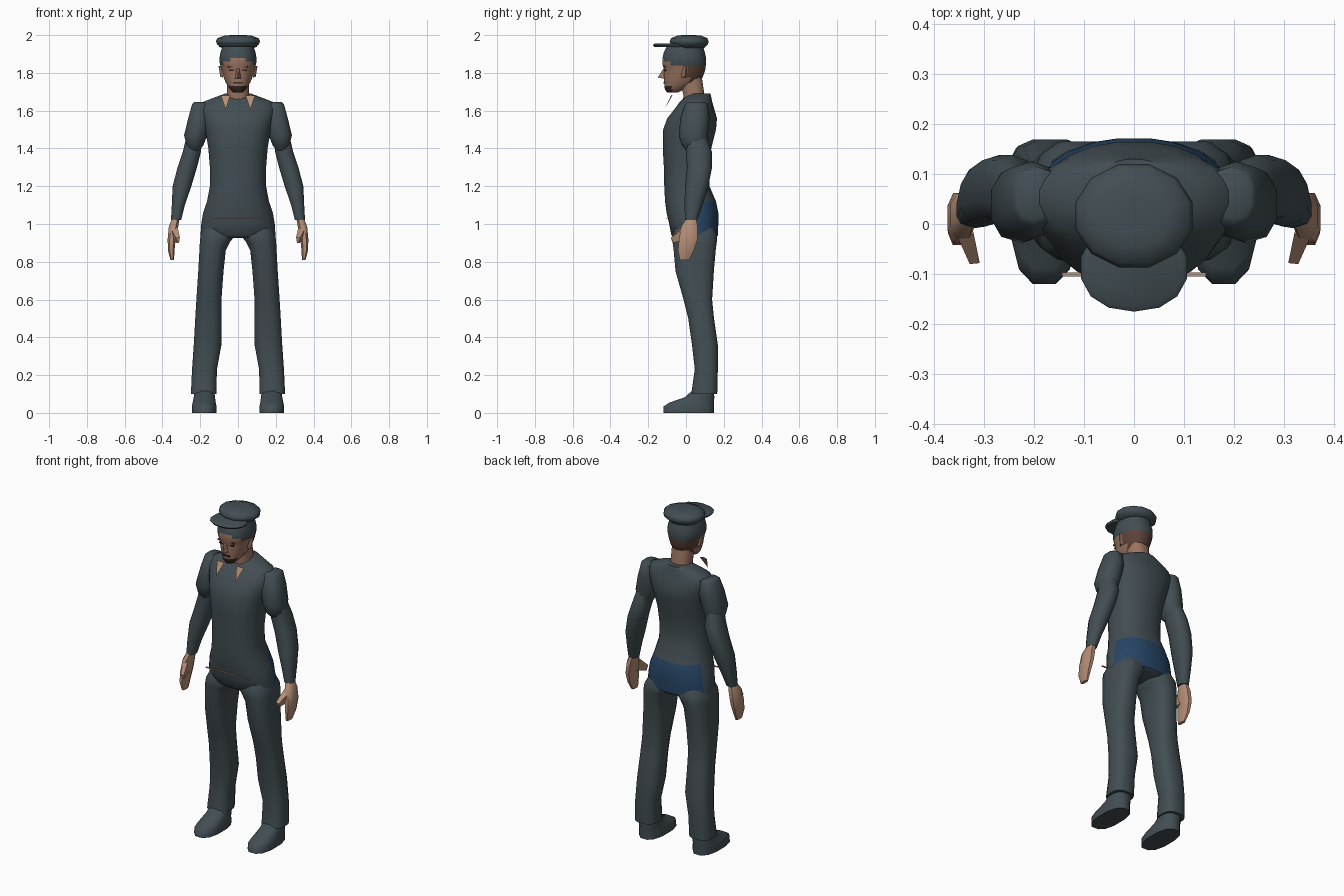
import bpy, bmesh, math


def material(name, rgb):
    m = bpy.data.materials.new(name)
    m.diffuse_color = (*rgb, 1)
    return m


SLATE = material("slate_cloth", (0.055, 0.076, 0.086))
SKIN = material("hand_skin", (0.46, 0.27, 0.18))
FACE = material("face_skin", (0.33, 0.18, 0.12))
HAIR = material("brown_hair", (0.11, 0.055, 0.042))
DARK = material("dark_beard", (0.035, 0.02, 0.017))
BLUE = material("blue_cloth", (0.02, 0.06, 0.13))


def finish(name, bm, mats, rule=None, angle=50):
    bmesh.ops.recalc_face_normals(bm, faces=bm.faces)
    if rule:
        for f in bm.faces:
            f.material_index = rule(f.calc_center_median())
    me = bpy.data.meshes.new(name)
    bm.to_mesh(me)
    bm.free()
    for m in mats:
        me.materials.append(m)
    ob = bpy.data.objects.new(name, me)
    bpy.context.collection.objects.link(ob)
    bpy.ops.object.select_all(action='DESELECT')
    ob.select_set(True)
    bpy.context.view_layer.objects.active = ob
    bpy.ops.object.shade_smooth_by_angle(angle=math.radians(angle))
    return ob


def loft(name, rings, mats, n=12, power=2.4, side=1, rule=None, angle=50):
    """Stack rounded sections given as (z, x0, x1, y0, y1)."""
    bm = bmesh.new()
    loops = []
    for z, x0, x1, y0, y1 in rings:
        loop = []
        for i in range(n):
            a = 2 * math.pi * (i + 0.5) / n
            c, s = math.cos(a), math.sin(a)
            x = (x0 + x1) / 2 + (x1 - x0) / 2 * math.copysign(abs(c) ** (2 / power), c)
            y = (y0 + y1) / 2 + (y1 - y0) / 2 * math.copysign(abs(s) ** (2 / power), s)
            loop.append(bm.verts.new((side * x, y, z)))
        loops.append(loop)
    for a, b in zip(loops, loops[1:]):
        for i in range(n):
            j = (i + 1) % n
            bm.faces.new((a[i], a[j], b[j], b[i]))
    bm.faces.new(loops[0])
    bm.faces.new(loops[-1])
    return finish(name, bm, mats, rule, angle)


def solid(name, points, mat, side=1):
    """Convex hull of a few points."""
    bm = bmesh.new()
    for x, y, z in points:
        bm.verts.new((side * x, y, z))
    bmesh.ops.convex_hull(bm, input=bm.verts)
    return finish(name, bm, [mat], angle=30)


def box(name, c, d, mat, side=1):
    pts = [(c[0] + i * d[0] / 2, c[1] + j * d[1] / 2, c[2] + k * d[2] / 2)
           for i in (-1, 1) for j in (-1, 1) for k in (-1, 1)]
    return solid(name, pts, mat, side)


def sym(rings):
    return [(z, -w, w, y0, y1) for z, w, y0, y1 in rings]


# Torso with blue seat
def seat_rule(c):
    limit = 0.06 if c.x > 0 else 0.09
    return int(0.94 < c.z < 1.12 and c.y > limit)


loft("torso", sym([
    (0.925, 0.15, -0.06, 0.15), (0.94, 0.2, -0.078, 0.17), (1.0, 0.196, -0.09, 0.172),
    (1.06, 0.186, -0.104, 0.172), (1.12, 0.165, -0.112, 0.16), (1.2, 0.15, -0.116, 0.125),
    (1.3, 0.15, -0.118, 0.122), (1.4, 0.158, -0.124, 0.135), (1.5, 0.175, -0.122, 0.16),
    (1.56, 0.19, -0.1, 0.165), (1.61, 0.205, -0.06, 0.15), (1.645, 0.19, -0.035, 0.14),
    (1.668, 0.13, -0.01, 0.135), (1.69, 0.07, 0.02, 0.13)]),
    [SLATE, BLUE], n=24, power=2.25, rule=seat_rule)

# Neck
loft("neck", sym([(1.6, 0.062, -0.025, 0.105), (1.68, 0.06, -0.015, 0.1),
                  (1.78, 0.06, -0.04, 0.085)]), [FACE])


# Head with cap band, hair and beard
def head_rule(c):
    edge = 1.885 - 0.45 * abs(c.x) if c.y < -0.02 else 1.85
    if c.z > edge:
        return 1
    if c.y > 0.015 and c.z > 1.75:
        return 2
    return 3 if c.z < 1.727 and c.y < -0.07 else 0


loft("head", sym([
    (1.695, 0.025, -0.1, -0.045), (1.712, 0.042, -0.112, -0.01), (1.73, 0.054, -0.115, 0.035),
    (1.75, 0.066, -0.116, 0.07), (1.775, 0.076, -0.117, 0.088), (1.8, 0.083, -0.117, 0.098),
    (1.82, 0.088, -0.118, 0.103), (1.84, 0.094, -0.124, 0.106), (1.86, 0.099, -0.126, 0.108),
    (1.88, 0.099, -0.125, 0.107), (1.91, 0.093, -0.118, 0.1), (1.945, 0.082, -0.1, 0.09)]),
    [FACE, SLATE, HAIR, DARK], n=24, power=2.15, rule=head_rule)

# Nose and moustache
solid("nose", [(-0.018, -0.11, 1.768), (0.018, -0.11, 1.768), (0, -0.15, 1.775),
               (-0.008, -0.115, 1.83), (0.008, -0.115, 1.83)], FACE)
box("moustache", (0, -0.115, 1.748), (0.05, 0.009, 0.01), DARK)

# Cap crown and peak
loft("cap_crown", sym([(1.932, 0.09, -0.06, 0.1), (1.952, 0.115, -0.085, 0.12),
                       (1.968, 0.121, -0.09, 0.123), (1.984, 0.113, -0.082, 0.116),
                       (1.997, 0.075, -0.048, 0.083), (2.0, 0.04, -0.02, 0.05)]),
     [SLATE], n=12, power=2)
loft("cap_peak", sym([(1.938, 0.102, -0.168, 0.0), (1.948, 0.108, -0.175, 0.0),
                      (1.956, 0.1, -0.165, 0.0)]), [SLATE], n=14, power=2.2)

# Thin strip across the waist
box("waist_strip", (0, -0.101, 1.03), (0.288, 0.008, 0.004), SKIN)

for side, tag in ((-1, "right"), (1, "left")):
    # Face details
    box(tag + "_eye", (0.034, -0.11, 1.815), (0.024, 0.009, 0.008), DARK, side)
    box(tag + "_brow", (0.036, -0.112, 1.833), (0.036, 0.009, 0.007), HAIR, side)
    solid(tag + "_ear", [(0.08, -0.025, 1.835), (0.103, 0.0, 1.835), (0.08, 0.005, 1.84),
                         (0.08, -0.025, 1.775), (0.094, -0.005, 1.78), (0.08, 0.0, 1.775)],
          FACE, side)
    # Collar point
    solid(tag + "_collar_point", [(0.09, -0.072, 1.68), (0.04, -0.072, 1.68),
                                  (0.065, -0.116, 1.605), (0.065, -0.078, 1.682)], SKIN, side)
    # Puffed upper sleeve
    loft(tag + "_upper_sleeve", [
        (1.645, 0.17, 0.235, 0.01, 0.1), (1.635, 0.15, 0.245, -0.005, 0.115),
        (1.56, 0.145, 0.266, -0.03, 0.125), (1.47, 0.16, 0.288, -0.038, 0.115),
        (1.42, 0.18, 0.275, -0.025, 0.11), (1.39, 0.2, 0.26, 0.0, 0.1)],
        [SLATE], n=10, side=side)
    # Lower sleeve
    loft(tag + "_lower_sleeve", [
        (1.46, 0.195, 0.275, 0.0, 0.11), (1.38, 0.195, 0.295, 0.0, 0.138),
        (1.3, 0.215, 0.322, 0.005, 0.138), (1.2, 0.245, 0.348, -0.005, 0.118),
        (1.1, 0.28, 0.352, -0.008, 0.088), (1.02, 0.3, 0.356, -0.005, 0.06)],
        [SLATE], n=10, side=side)
    # Hand and thumb
    loft(tag + "_hand", [
        (1.03, 0.308, 0.35, 0.0, 0.055), (0.985, 0.315, 0.368, -0.03, 0.065),
        (0.92, 0.328, 0.374, -0.04, 0.065), (0.86, 0.335, 0.372, -0.045, 0.045),
        (0.81, 0.338, 0.358, -0.035, 0.02)], [SKIN], n=8, side=side)
    solid(tag + "_thumb", [(0.32, -0.02, 0.985), (0.355, -0.02, 0.975), (0.325, 0.0, 0.92),
                           (0.35, 0.0, 0.92), (0.308, -0.078, 0.93), (0.328, -0.08, 0.925),
                           (0.312, -0.07, 0.9), (0.325, -0.065, 0.9)], SKIN, side)
    # Trouser leg
    loft(tag + "_trouser_leg", [
        (0.98, 0.02, 0.18, -0.06, 0.15), (0.94, 0.012, 0.2, -0.076, 0.168),
        (0.905, 0.04, 0.204, -0.074, 0.166), (0.86, 0.063, 0.206, -0.068, 0.16),
        (0.75, 0.075, 0.212, -0.058, 0.15), (0.6, 0.086, 0.222, -0.015, 0.14),
        (0.5, 0.086, 0.228, 0.01, 0.15), (0.36, 0.086, 0.236, 0.03, 0.17),
        (0.23, 0.11, 0.245, 0.045, 0.17), (0.1, 0.113, 0.251, 0.026, 0.167)],
        [SLATE], n=12, power=2.8, side=side)
    # Boot
    loft(tag + "_boot", [
        (0.0, 0.112, 0.246, -0.124, 0.152), (0.035, 0.112, 0.246, -0.122, 0.152),
        (0.055, 0.116, 0.242, -0.09, 0.152), (0.082, 0.12, 0.236, -0.01, 0.152),
        (0.125, 0.125, 0.232, 0.04, 0.15)], [SLATE], n=12, power=2.5, side=side)
